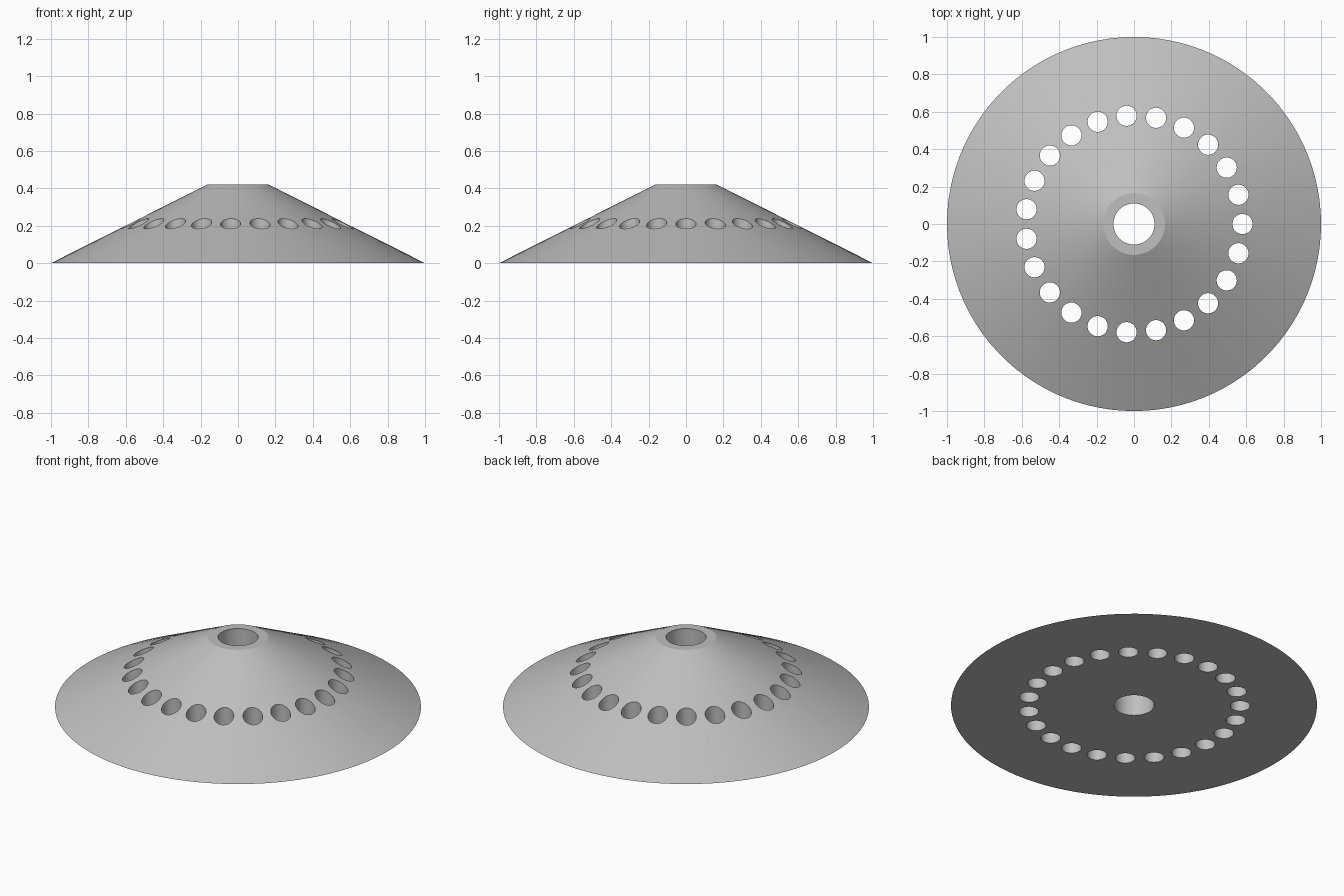
import bpy
import bmesh
from math import cos, sin, tau, radians
from mathutils import Matrix

cube = bpy.data.objects.get("Cube")
if cube:
    bpy.data.objects.remove(cube, do_unlink=True)

HEIGHT = 0.42
TOP_RADIUS = 0.165
BORE_RADIUS = 0.11
HOLE_COUNT = 23
HOLE_RING = 0.58
HOLE_RADIUS = 0.054


def make_object(name, bm):
    mesh = bpy.data.meshes.new(name)
    bm.to_mesh(mesh)
    bm.free()
    obj = bpy.data.objects.new(name, mesh)
    bpy.context.collection.objects.link(obj)
    return obj


def add_cone(bm, x, y, z, r_bottom, r_top, depth, segments):
    bmesh.ops.create_cone(bm, cap_ends=True, segments=segments,
                          radius1=r_bottom, radius2=r_top, depth=depth,
                          matrix=Matrix.Translation((x, y, z)))


# Solid truncated cone
bm = bmesh.new()
add_cone(bm, 0, 0, HEIGHT / 2, 1, TOP_RADIUS, HEIGHT, 100)
body = make_object("conical_disc", bm)

# Cutter: central bore plus a ring of vertical holes
bm = bmesh.new()
add_cone(bm, 0, 0, HEIGHT / 2, BORE_RADIUS, BORE_RADIUS, 1, 64)
for i in range(HOLE_COUNT):
    a = tau * i / HOLE_COUNT
    add_cone(bm, HOLE_RING * cos(a), HOLE_RING * sin(a), HEIGHT / 2,
             HOLE_RADIUS, HOLE_RADIUS, 1, 40)
cutter = make_object("hole_cutter", bm)
cutter.hide_render = True

cut = body.modifiers.new("holes", 'BOOLEAN')
cut.operation = 'DIFFERENCE'
cut.solver = 'EXACT'
cut.object = cutter

# Grey finish
grey = bpy.data.materials.new("light_grey")
grey.use_nodes = True
colour = (0.52, 0.52, 0.52, 1)
grey.diffuse_color = colour
grey.node_tree.nodes["Principled BSDF"].inputs["Base Color"].default_value = colour
body.data.materials.append(grey)

# Cut the holes, drop the cutter and smooth the curved walls
bpy.ops.object.select_all(action='DESELECT')
body.select_set(True)
bpy.context.view_layer.objects.active = body
bpy.ops.object.modifier_apply(modifier=cut.name)
bpy.data.objects.remove(cutter, do_unlink=True)
bpy.ops.object.shade_smooth_by_angle(angle=radians(20))
